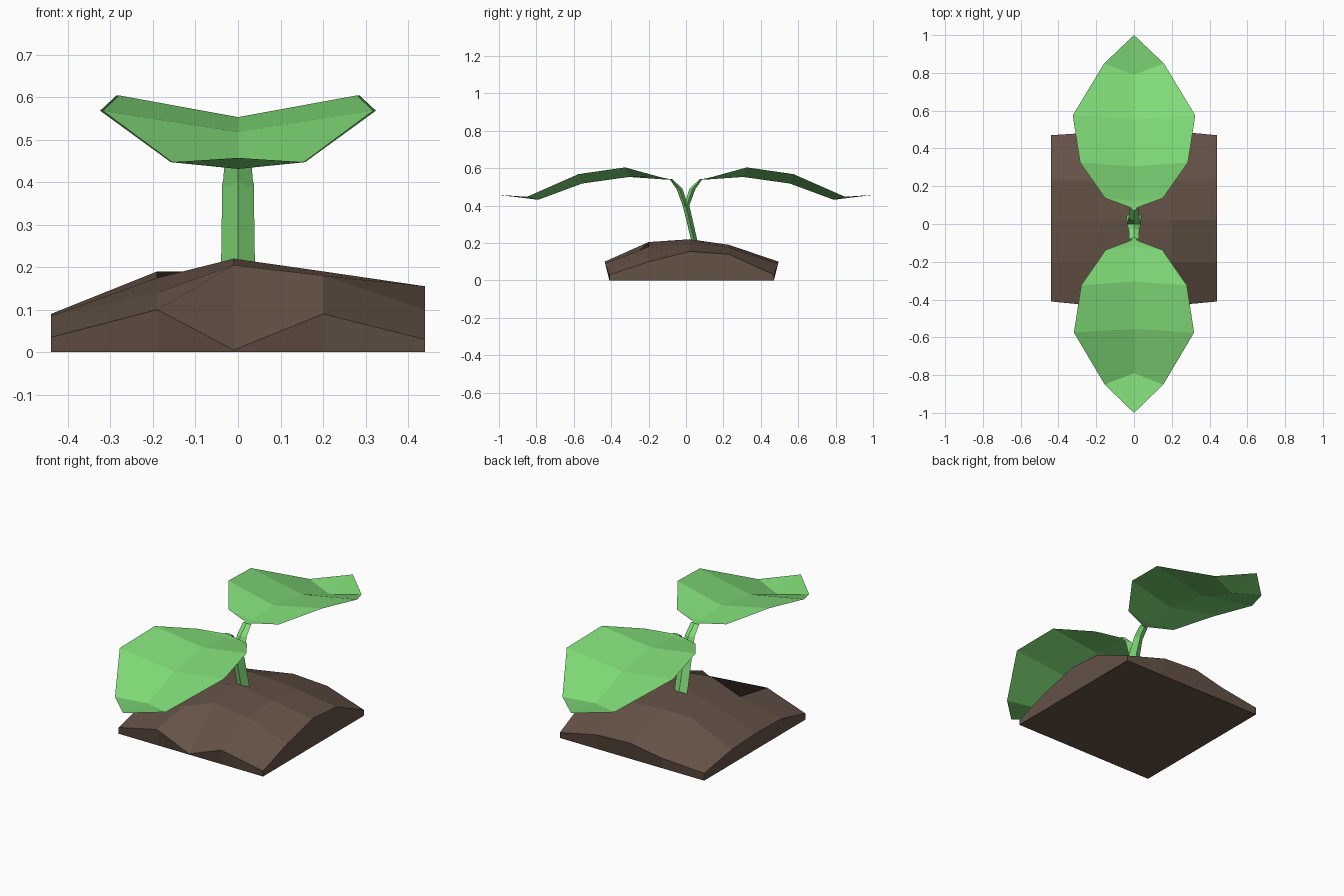
import bpy

if "Cube" in bpy.data.objects:
    bpy.data.objects.remove(bpy.data.objects["Cube"])


def material(name, rgb):
    m = bpy.data.materials.new(name)
    m.diffuse_color = (*rgb, 1)
    m.use_nodes = True
    m.node_tree.nodes["Principled BSDF"].inputs["Base Color"].default_value = m.diffuse_color
    return m


green = material("leaf_green", (0.22, 0.72, 0.19))
brown = material("soil_brown", (0.13, 0.085, 0.062))


def make(name, verts, faces, mat):
    me = bpy.data.meshes.new(name)
    me.from_pydata(verts, [], faces)
    me.materials.append(mat)
    ob = bpy.data.objects.new(name, me)
    bpy.context.collection.objects.link(ob)
    return ob


# Soil mound: 5 x 5 height grid with walls down to a flat base
xs = (-0.44, -0.19, -0.01, 0.2, 0.44)
ys = (-0.41, -0.2, 0.02, 0.23, 0.47)
heights = (
    (0.035, 0.10, 0.005, 0.09, 0.03),
    (0.085, 0.14, 0.205, 0.18, 0.10),
    (0.09, 0.175, 0.22, 0.19, 0.155),
    (0.08, 0.19, 0.19, 0.175, 0.14),
    (0.04, 0.065, 0.10, 0.09, 0.03),
)
verts, faces = [], []
for j, y in enumerate(ys):
    for i, x in enumerate(xs):
        bulge = {0: -0.25, 4: 0.25}.get(j, 0) * heights[j][i] if 0 < i < 4 else 0
        verts.append((x, y + bulge, heights[j][i]))
for j in range(4):
    for i in range(4):
        a = j * 5 + i
        faces.append((a, a + 1, a + 6, a + 5))
rim = ([i for i in range(5)] + [j * 5 + 4 for j in range(1, 5)]
       + [20 + i for i in (3, 2, 1, 0)] + [j * 5 for j in (3, 2, 1)])
n = len(rim)
for k in rim:
    i, j = k % 5, k // 5
    verts.append((xs[i], ys[j], 0))
for k in range(n):
    faces.append((25 + k, 25 + (k + 1) % n, rim[(k + 1) % n], rim[k]))
faces.append(tuple(25 + k for k in reversed(range(n))))
make("soil_mound", verts, faces, brown)


# Folded leaf: rows of (half width, edge y, edge z, midrib y, midrib z) and a tip
LEAF = (
    (0.025, 0.09, 0.542, 0.075, 0.538),
    (0.15, 0.137, 0.552, 0.12, 0.54),
    (0.28, 0.325, 0.604, 0.305, 0.553),
    (0.318, 0.575, 0.568, 0.555, 0.518),
    (0.155, 0.85, 0.447, 0.79, 0.431),
)


def leaf(name, side, wide):
    v, f = [], []
    for w, ye, ze, ym, zm in LEAF:
        v += [(-w * wide, side * ye, ze), (0, side * ym, zm), (w * wide, side * ye, ze)]
    v.append((0, side * 1.0, 0.457))
    for r in range(len(LEAF) - 1):
        a = r * 3
        f += [(a, a + 1, a + 4, a + 3), (a + 1, a + 2, a + 5, a + 4)]
    a = len(v) - 4
    f += [(a, a + 1, a + 3), (a + 1, a + 2, a + 3)]
    if side < 0:
        f = [q[::-1] for q in f]
    make(name, v, f, green)


# Diamond-section tube along a path of (y, z, half width, half depth)
def stalk(name, path):
    v, f = [], []
    for y, z, w, d in path:
        v += [(-w, y, z), (0, y - d, z), (w, y, z), (0, y + d, z)]
    for r in range(len(path) - 1):
        for k in range(4):
            a, b = r * 4 + k, r * 4 + (k + 1) % 4
            f.append((a, b, b + 4, a + 4))
    e = len(v) - 4
    f += [(3, 2, 1, 0), (e, e + 1, e + 2, e + 3)]
    make(name, v, f, green)


leaf("front_leaf", -1, 1.0)
leaf("back_leaf", 1, 1.02)
stalk("stem", [(0.05, 0.19, 0.04, 0.016), (0.0, 0.4, 0.037, 0.018)])
for label, s in (("front", -1), ("back", 1)):
    stalk(label + "_leaf_stalk", [(0.0, 0.39, 0.036, 0.014),
                                  (s * 0.035, 0.49, 0.028, 0.016),
                                  (s * 0.08, 0.541, 0.025, 0.008)])
